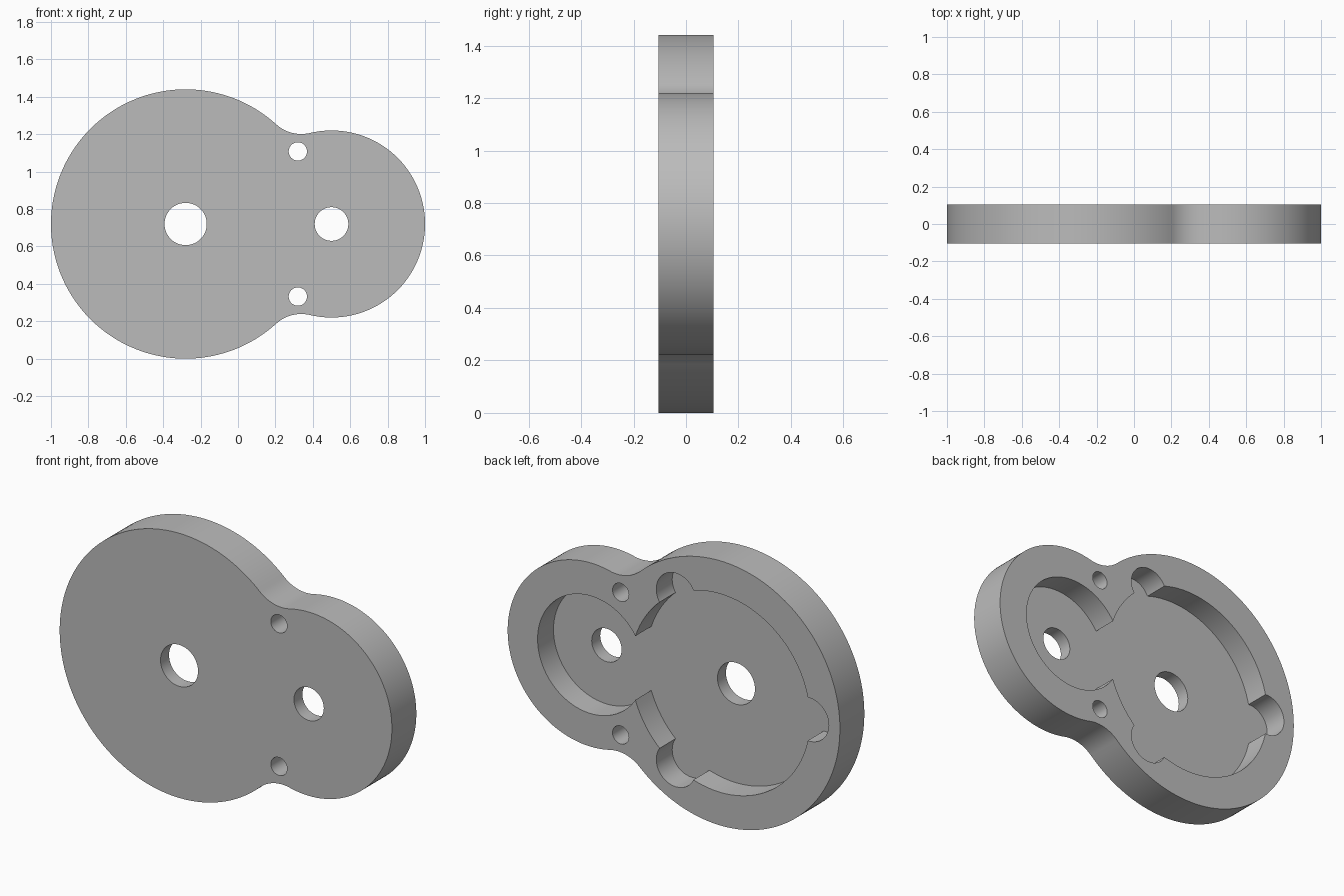
import bpy
import bmesh
from math import atan2, cos, sin, pi, sqrt, radians

cube = bpy.data.objects.get("Cube")
if cube:
    bpy.data.objects.remove(cube)

MID = 0.72                     # height of the centre line
BIG_X, BIG_R = -0.28, 0.72     # large round end
SMALL_X, SMALL_R = 0.5, 0.5    # small round end
FILLET = 0.2                   # waist blend radius
HALF = 0.105                   # half the plate thickness
FLOOR = -0.032                 # pocket floor depth


def arc(cx, cz, r, a0, a1, n):
    """Points on an arc, without the last one."""
    steps = [a0 + (a1 - a0) * i / n for i in range(n)]
    return [(cx + r * cos(a), cz + r * sin(a)) for a in steps]


def prism(name, points, y0, y1):
    """Extrude an x-z profile along y."""
    bm = bmesh.new()
    face = bm.faces.new([bm.verts.new((x, y0, z)) for x, z in points])
    ext = bmesh.ops.extrude_face_region(bm, geom=[face])
    verts = [v for v in ext["geom"] if isinstance(v, bmesh.types.BMVert)]
    bmesh.ops.translate(bm, verts=verts, vec=(0, y1 - y0, 0))
    bmesh.ops.recalc_face_normals(bm, faces=bm.faces)
    mesh = bpy.data.meshes.new(name)
    bm.to_mesh(mesh)
    bm.free()
    obj = bpy.data.objects.new(name, mesh)
    bpy.context.collection.objects.link(obj)
    return obj


# Outline: two round ends blended by concave fillets
span = SMALL_X - BIG_X
d1, d2 = BIG_R + FILLET, SMALL_R + FILLET
along = (span ** 2 + d1 ** 2 - d2 ** 2) / (2 * span)
fx, fz = BIG_X + along, sqrt(d1 ** 2 - along ** 2)
big_a = atan2(fz, fx - BIG_X)
small_a = atan2(fz, fx - SMALL_X)
to_big = atan2(fz, BIG_X - fx)
to_small = atan2(fz, SMALL_X - fx)
outline = (arc(BIG_X, MID, BIG_R, big_a, 2 * pi - big_a, 120)
           + arc(fx, MID - fz, FILLET, to_big, to_small, 20)
           + arc(SMALL_X, MID, SMALL_R, -small_a, small_a, 90)
           + arc(fx, MID + fz, FILLET, -to_small, -to_big, 20))
plate = prism("housing_plate", outline, -HALF, HALF)

# Cutters: through holes, then pockets open at the back
through = [(BIG_X, MID, 0.113), (SMALL_X, MID, 0.09),
           (0.32, MID + 0.388, 0.049), (0.32, MID - 0.388, 0.049)]
pockets = [(BIG_X, MID, 0.54), (SMALL_X, MID, 0.32)]
for k in (1, 3, 5):            # three lobes around the large pocket
    a = k * pi / 3
    pockets.append((BIG_X + 0.535 * cos(a), MID + 0.535 * sin(a), 0.118))

cutters = []
for start, circles in ((FLOOR, pockets), (-0.3, through)):
    for x, z, r in circles:
        cutter = prism("cutter", arc(x, z, r, 0, 2 * pi, 96 if r > 0.2 else 48),
                       start, 0.3)
        cutter.hide_render = True
        cutters.append(cutter)
        mod = plate.modifiers.new("cut", "BOOLEAN")
        mod.operation = "DIFFERENCE"
        mod.solver = "EXACT"
        mod.object = cutter

# Bake the cuts and tidy the coplanar faces
graph = bpy.context.evaluated_depsgraph_get()
baked = bpy.data.meshes.new_from_object(plate.evaluated_get(graph))
plate.modifiers.clear()
plate.data = baked
for cutter in cutters:
    bpy.data.objects.remove(cutter)
bm = bmesh.new()
bm.from_mesh(baked)
bmesh.ops.remove_doubles(bm, verts=bm.verts, dist=0.0001)
bmesh.ops.dissolve_limit(bm, angle_limit=radians(0.2), verts=bm.verts, edges=bm.edges)
bm.to_mesh(baked)
bm.free()

# Plain grey finish
grey = bpy.data.materials.new("plain_grey")
grey.use_nodes = True
colour = (0.5, 0.5, 0.5, 1)
grey.diffuse_color = colour
grey.node_tree.nodes["Principled BSDF"].inputs["Base Color"].default_value = colour
baked.materials.clear()
baked.materials.append(grey)

bpy.ops.object.select_all(action="DESELECT")
plate.select_set(True)
bpy.context.view_layer.objects.active = plate
bpy.ops.object.shade_smooth_by_angle(angle=radians(30))
